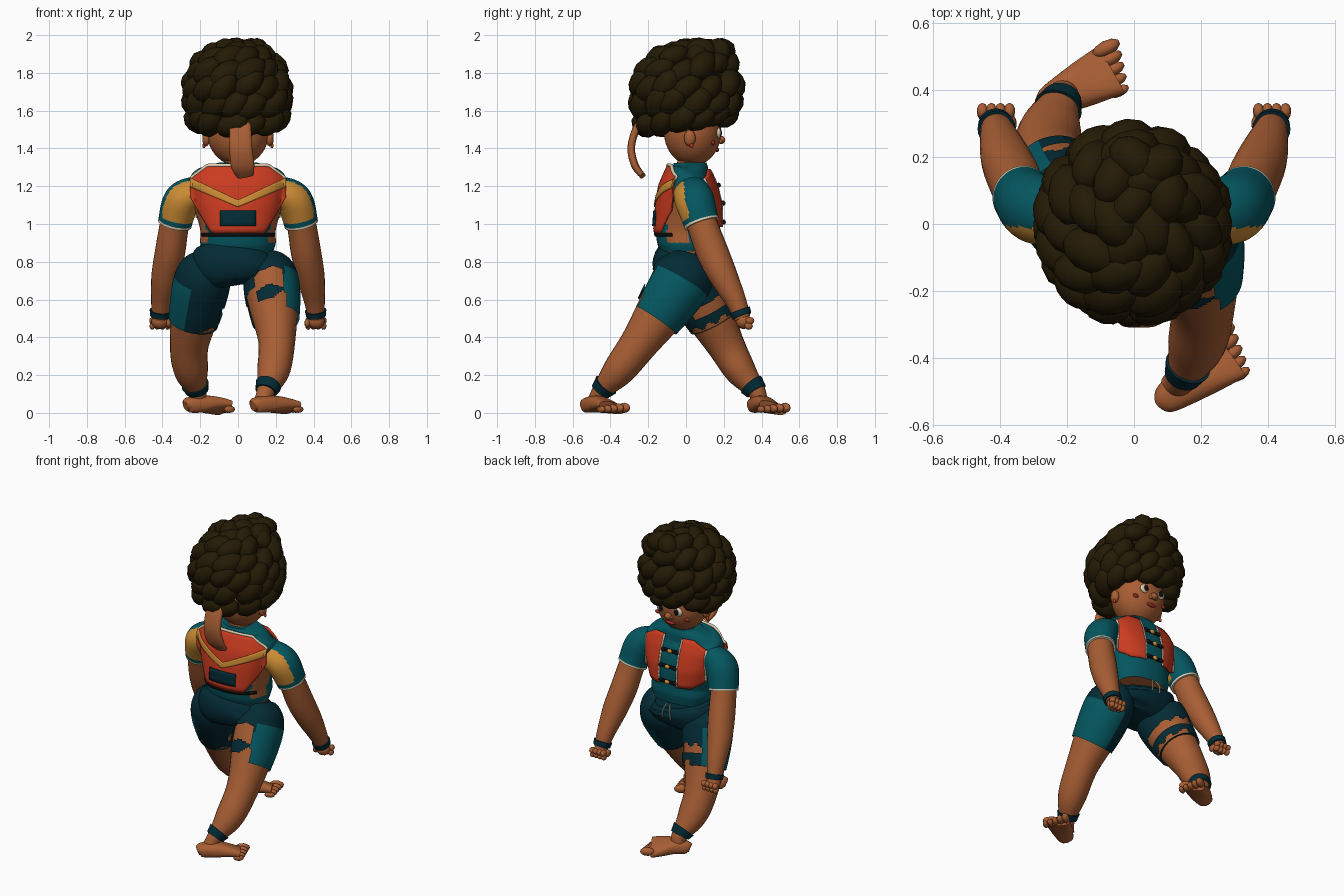
import bpy, bmesh, math, random
from mathutils import Vector, Matrix

if "Cube" in bpy.data.objects:
    bpy.data.objects.remove(bpy.data.objects["Cube"])

random.seed(4)
COLOURS = {
    "skin": (0.39, 0.112, 0.034), "hair_brown": (0.0175, 0.0105, 0.0016), "teal": (0.0015, 0.094, 0.118),
    "dark_teal": (0.001, 0.024, 0.036), "vest_red": (0.60, 0.044, 0.014), "mustard": (0.60, 0.26, 0.035),
    "cream": (0.70, 0.60, 0.42), "near_black": (0.005, 0.005, 0.006), "lip_red": (0.33, 0.03, 0.015)}
MATS = {}
for key, rgb in COLOURS.items():
    MATS[key] = bpy.data.materials.new(key)
    MATS[key].diffuse_color = (*rgb, 1)


def finish(name, bm, cols, smooth=40):
    """cols: one colour name, or one per face; faces with None are cut away."""
    bm.faces.ensure_lookup_table()
    if isinstance(cols, str):
        cols = [cols] * len(bm.faces)
    used = sorted(set(c for c in cols if c))
    holes = []
    for f, c in zip(bm.faces, cols):
        if c:
            f.material_index = used.index(c)
        else:
            holes.append(f)
    bmesh.ops.recalc_face_normals(bm, faces=bm.faces)
    bmesh.ops.delete(bm, geom=holes, context='FACES')
    me = bpy.data.meshes.new(name)
    bm.to_mesh(me)
    bm.free()
    for c in used:
        me.materials.append(MATS[c])
    me.shade_smooth()
    me.set_sharp_from_angle(angle=math.radians(smooth))
    ob = bpy.data.objects.new(name, me)
    bpy.context.collection.objects.link(ob)
    return ob


def sample(pts, t):
    """Smooth point (x, y, z, rx, ry) along a path."""
    i = min(int(t), len(pts) - 2)
    u = t - i
    p = [pts[max(0, min(len(pts) - 1, j))] for j in (i - 1, i, i + 1, i + 2)]
    return [0.5 * (2 * b + (c - a) * u + (2 * a - 5 * b + 4 * c - d) * u * u
                   + (3 * b - a - 3 * c + d) * u ** 3) for a, b, c, d in zip(*p)]


def loft(name, pts, col, t0=0, t1=None, grow=0.0, per=6, seg=24, p=2.0, ref=(1, 0, 0)):
    """Tube with elliptic sections; col is a colour or rule(face centre, axis point, t)."""
    t1 = len(pts) - 1 if t1 is None else t1
    n = max(2, round((t1 - t0) * per))
    ts = [t0 + (t1 - t0) * i / n for i in range(n + 1)]
    bm, rows, cols, axis = bmesh.new(), [], [], []
    for t in ts:
        x, y, z, rx, ry = sample(pts, t)
        c = Vector((x, y, z))
        a, b = sample(pts, max(0, t - .05)), sample(pts, min(len(pts) - 1, t + .05))
        T = (Vector(b[:3]) - Vector(a[:3])).normalized()
        X = Vector(ref)
        X = (X - T * X.dot(T)).normalized()
        Y = T.cross(X)
        row = []
        for k in range(seg):
            an = 2 * math.pi * k / seg
            cx, sy = math.cos(an), math.sin(an)
            row.append(bm.verts.new(c + X * (rx + grow) * math.copysign(abs(cx) ** (2 / p), cx)
                                    + Y * (ry + grow) * math.copysign(abs(sy) ** (2 / p), sy)))
        rows.append(row)
        axis.append(c)
    rule = (lambda *a: col) if isinstance(col, str) else col
    for i in range(n):
        for k in range(seg):
            f = bm.faces.new((rows[i][k], rows[i][(k + 1) % seg], rows[i + 1][(k + 1) % seg], rows[i + 1][k]))
            cols.append(rule(f.calc_center_median(), (axis[i] + axis[i + 1]) / 2, (ts[i] + ts[i + 1]) / 2))
    for row, c, t in ((rows[0], axis[0], t0), (rows[-1], axis[-1], t1)):
        bm.faces.new(row)
        cols.append(rule(c, c, t))
    return finish(name, bm, cols)


def blobs(name, items, col, sub=2):
    """Joined ellipsoids: items are (location, scale, rotation matrix or None)."""
    bm = bmesh.new()
    for loc, sc, rot in items:
        m = Matrix.Translation(loc) @ (rot.to_4x4() if rot else Matrix()) @ Matrix.Diagonal((*sc, 1))
        bmesh.ops.create_icosphere(bm, subdivisions=sub, radius=1, matrix=m)
    return finish(name, bm, col, 50)


# Torso, shirt, hips
TORSO = [(0, .03, .84, .18, .145), (0, .02, .9, .2, .165), (0, .01, .97, .2, .17), (0, .015, 1.1, .235, .165),
         (0, .01, 1.2, .255, .145), (0, .01, 1.255, .25, .125), (0, .02, 1.295, .19, .1), (0, .02, 1.325, .1, .085)]


def torso_rule(c, a, t):
    if (c.z < .855 and c.y < .05) or (.9 < c.z < 1.12 and -.1 < c.y < .03 + (c.z - 1) * .2):
        return "skin"
    return "teal"


loft("shirt", TORSO, torso_rule, p=2.4, seg=64, per=10)
loft("neck", [(0, .02, 1.28, .075, .07), (0, .03, 1.4, .075, .07)], "skin")
loft("hips", [(-.01, .01, .675, .13, .1), (-.015, .01, .71, .21, .16), (-.015, .01, .78, .235, .187),
              (-.005, .015, .83, .212, .175), (0, .02, .855, .18, .15)], "dark_teal", p=2.5, seg=32)


def torso_y(x, z, s):
    """Front (s=1) or back (s=-1) of the torso."""
    for a, b in zip(TORSO, TORSO[1:]):
        if z <= b[2] or b is TORSO[-1]:
            u = max(0, min(1, (z - a[2]) / (b[2] - a[2])))
            cy, rx, ry = (a[i] + (b[i] - a[i]) * u for i in (1, 3, 4))
            return cy + s * ry * (1 - min(.93, abs(x) / rx) ** 2.4) ** (1 / 2.4)


def patch(name, col, s, x0, x1, lo, hi, off, nx=20, nz=10, thick=.008, stand=1.22):
    """Cloth plate on the torso between heights lo(x) and hi(x); stands away above 'stand'."""
    bm, g = bmesh.new(), []
    for i in range(nx + 1):
        x = x0 + (x1 - x0) * i / nx
        zs = [lo(x) + (hi(x) - lo(x)) * j / nz for j in range(nz + 1)]
        g.append([bm.verts.new((x, torso_y(x, min(z, stand), s) + s * off - s * max(0, z - stand) * .45, z)) for z in zs])
    for i in range(nx):
        for j in range(nz):
            bm.faces.new((g[i][j], g[i + 1][j], g[i + 1][j + 1], g[i][j + 1]))
    ob = finish(name, bm, col)
    mod = ob.modifiers.new("thickness", "SOLIDIFY")
    mod.thickness, mod.offset = thick, 0
    return ob


def flat(z):
    return lambda x: z


def vest_top(x):
    return 1.31 - max(0, abs(x) - .16) * .75


# Vest back: red panel, V stripe, pocket, waist strip
patch("vest_back", "vest_red", -1, -.255, .255, lambda x: .95 + max(0, abs(x) - .14) * 1.7, vest_top, .01, 34, 14)
patch("vest_v_stripe", "mustard", -1, -.255, .255, lambda x: 1.09 + .42 * abs(x), lambda x: 1.125 + .47 * abs(x), .016, 34, 4)
patch("vest_pocket", "dark_teal", -1, -.095, .095, flat(.99), flat(1.07), .017, 8, 4)
patch("waist_strip_back", "near_black", -1, -.19, .19, flat(.935), flat(.952), .01, 20, 1)
patch("vest_back_trim", "cream", -1, -.255, .255, lambda x: vest_top(x) - .006, lambda x: vest_top(x) + .008, .01, 34, 2, .014)
# Vest front: two panels with trim, closures and buttons
for s, side in ((1, "right"), (-1, "left")):
    patch("vest_front_" + side, "vest_red", 1, s * .065, s * .22, lambda x: .985 + max(0, abs(x) - .15) * .7,
          lambda x: 1.29 - max(0, abs(x) - .14) * .6, .012, 14, 12)
    for x in (.065, .22):
        patch("vest_trim_" + side, "cream", 1, s * (x - .005), s * (x + .005), flat(.985 if x < .1 else 1.034),
              flat(1.285 if x < .1 else 1.24), .015, 1, 12)
for z in (1.01, 1.11, 1.205):
    patch("closure", "near_black", 1, -.07, .07, flat(z - .01), flat(z + .01), .014, 8, 1)
    blobs("closure_knots", [((s * .05, torso_y(.05, z, 1) + .018, z), (.016, .012, .014), None) for s in (1, -1)], "near_black")
blobs("buttons", [((0, torso_y(0, z, 1) + .02, z), (.018, .012, .014), None) for z in (1.01, 1.11, 1.205)], "mustard")
for s in (1, -1):
    loft("drawstring", [(s * .012, .185, .86, .005, .005), (s * .025, .207, .82, .005, .005),
                        (s * .03, .208, .77, .005, .005)], "cream", seg=6)

# Arms, sleeves, bands, hands
ARM = [(.21, .02, 1.18, .06, .08), (.295, .045, 1.125, .085, .092), (.335, .085, 1.0, .078, .082),
       (.36, .14, .85, .08, .085), (.385, .2, .72, .074, .075), (.405, .265, .59, .055, .055), (.415, .3, .5, .042, .042)]


def sleeve_rule(c, a, t):
    if t > 1.92:
        return "cream"
    return "mustard" if c.y - a.y + .3 * (abs(c.x) - abs(a.x)) < -.03 and t < 1.75 else "teal"


for s, side in ((1, "right"), (-1, "left")):
    arm = [(s * q[0], *q[1:]) for q in ARM]
    loft(side + "_arm", arm, "skin")
    loft(side + "_sleeve", arm, sleeve_rule, 0, 2, .012, per=24, seg=64)
    loft(side + "_wristband", arm, "dark_teal", 5.45, 5.8, .009)
    hand = [((s * .413, .305, .485), (.048, .042, .042), None)]
    for k in range(4):
        x = s * (.372 + .027 * k)
        hand += [((x, .338, .488), (.017, .024, .02), None), ((x, .332, .46), (.016, .022, .02), None)]
    hand.append(((s * .368, .30, .475), (.017, .03, .024), None))
    blobs(side + "_hand", hand, "skin")

# Legs, shorts, ankle bands, feet
LEG_R = [(.13, .02, .805, .08, .1), (.168, -.01, .73, .13, .15), (.185, -.09, .6, .135, .143), (.205, -.24, .38, .098, .103),
         (.187, -.36, .22, .086, .084), (.145, -.455, .11, .047, .046), (.13, -.48, .05, .05, .045)]
LEG_L = [(-.14, .02, .805, .08, .1), (-.18, .03, .73, .135, .15), (-.215, .095, .58, .135, .14), (-.258, .21, .36, .103, .1),
         (-.248, .29, .22, .09, .082), (-.215, .375, .11, .05, .048), (-.215, .385, .05, .05, .045)]


def right_shorts(c, a, t):
    d = c - a
    jag = .05 * math.sin(c.x * 60)
    if d.x > .06 and t > 1.3 and d.y > -.15:
        return "teal" if d.y > -.12 else "dark_teal"
    if d.x > -.01 and d.y > 0 and t > 1.35:
        return "teal"
    if d.x < -.09 and t < 2.0 + jag:
        return "dark_teal"
    if d.y < .04 and t > 1.4 + jag:
        wedge = 2.0 + abs(d.x + .02) * 1.2 < t < 2.32 - max(0, d.x) * 3
        return "dark_teal" if wedge and d.x > -.09 else None
    return "dark_teal"


def left_shorts(c, a, t):
    d = c - a
    if d.x < -.05 and t > 1.3:
        return "teal"
    if d.x > -.05 and d.y > -.06 and 1.92 + .06 * math.sin(c.x * 90) < t < 2.17:
        return None
    if d.x > .03 and t > 2.36 + .05 * math.sin(c.y * 90):
        return None
    return "dark_teal"


for side, leg, rule, end, heel, toe in (
        ("right", LEG_R, right_shorts, 2.5, (.1, -.52), (.285, -.39)),
        ("left", LEG_L, left_shorts, 2.45, (-.255, .365), (-.07, .46))):
    loft(side + "_leg", leg, "skin")
    loft(side + "_shorts", leg, rule, 0, end, .011, per=24, seg=64)
    loft(side + "_ankle_band", leg, "dark_teal", 4.6, 4.95, .009)
    h, t = Vector((*heel, 0)), Vector((*toe, 0))
    d = (t - h).normalized()
    n = Vector((-d.y, d.x, 0))
    m = h.lerp(t, .45)
    loft(side + "_foot", [(h.x - d.x * .025, h.y - d.y * .025, .035, .025, .025), (h.x, h.y, .042, .046, .04),
                          (m.x, m.y, .046, .066, .044), (t.x, t.y, .028, .085, .027)], "skin", p=2.6)
    toes = []
    for k in range(5):
        r = .027 - .002 * k
        loc = t + n * (.064 - .033 * k) + d * (.018 - .006 * k) + Vector((0, 0, r))
        toes.append((loc, (r * 1.7, r * .85, r), Matrix.Rotation(math.atan2(d.y, d.x), 3, 'Z')))
    blobs(side + "_toes", toes, "skin")

# Head and face
blobs("head", [((0, .035, 1.49), (.165, .152, .182), None)], "skin", 4)
blobs("ears", [((s * .168, .02, 1.455), (.022, .032, .045), None) for s in (1, -1)], "skin")
blobs("nose", [((0, .187, 1.445), (.024, .022, .022), None), ((.018, .18, 1.438), (.014, .014, .013), None),
               ((-.018, .18, 1.438), (.014, .014, .013), None)], "skin")
blobs("eyes", [((s * .06, .172, 1.482), (.034, .014, .03), None) for s in (1, -1)], "cream")
blobs("pupils", [((s * .057, .184, 1.482), (.016, .006, .021), None) for s in (1, -1)], "near_black")
blobs("lips", [((0, .164, 1.393), (.035, .012, .012), None)], "lip_red")
blobs("cheeks", [((s * .105, .143, 1.43), (.022, .01, .013), None) for s in (1, -1)], "lip_red")
blobs("earrings", [((s * .18, .03, 1.415), (.009, .009, .014), None) for s in (1, -1)], "vest_red")

# Hair: core with rows of slanted locks, higher over the brow, plus crown tufts
blobs("hair_core", [((0, 0, 1.715), (.23, .24, .19), None)], "hair_brown", 3)
locks = []
for z, r, count in ((1.55, .21, 12), (1.64, .235, 13), (1.73, .238, 13), (1.82, .205, 11), (1.885, .14, 8), (1.915, .06, 4)):
    for k in range(count):
        an = 2 * math.pi * (k + random.uniform(-.2, .2)) / count + z * 9
        x, y = r * math.cos(an), r * 1.04 * math.sin(an)
        out = Vector((x, y, (z - 1.70) * 1.3)).normalized()
        around = Vector((-out.y, out.x, 0)).normalized()
        long = (around + out.cross(around) * random.uniform(.5, 1.3)).normalized()
        rot = Matrix((long, out.cross(long), out)).transposed()
        zz = z + random.uniform(-.015, .015) + (.12 * y if z > 1.8 or z < 1.6 else 0)
        g = random.uniform(.92, 1.12)
        locks.append(((x - .005, y, zz), (.094 * g, .062 * g, .064 * g), rot))
for x, y, turn in ((.07, .17, .6), (.0, .19, 2.4), (.1, .08, 1.4)):
    locks.append(((x, y, 1.915), (.085, .065, .07), Matrix.Rotation(turn, 3, 'Z')))
blobs("hair_locks", locks, "hair_brown")
# Hanging tail at the back
loft("hair_tie_tail", [(.012, -.22, 1.56, .055, .02), (.012, -.265, 1.5, .058, .02), (.015, -.29, 1.4, .06, .02),
                       (.025, -.27, 1.31, .062, .02), (.04, -.23, 1.255, .045, .016)], "skin", p=3)

for m in bpy.data.materials:
    if m.users and not m.is_grease_pencil:
        m.use_nodes = True
        m.node_tree.nodes["Principled BSDF"].inputs["Base Color"].default_value = m.diffuse_color
